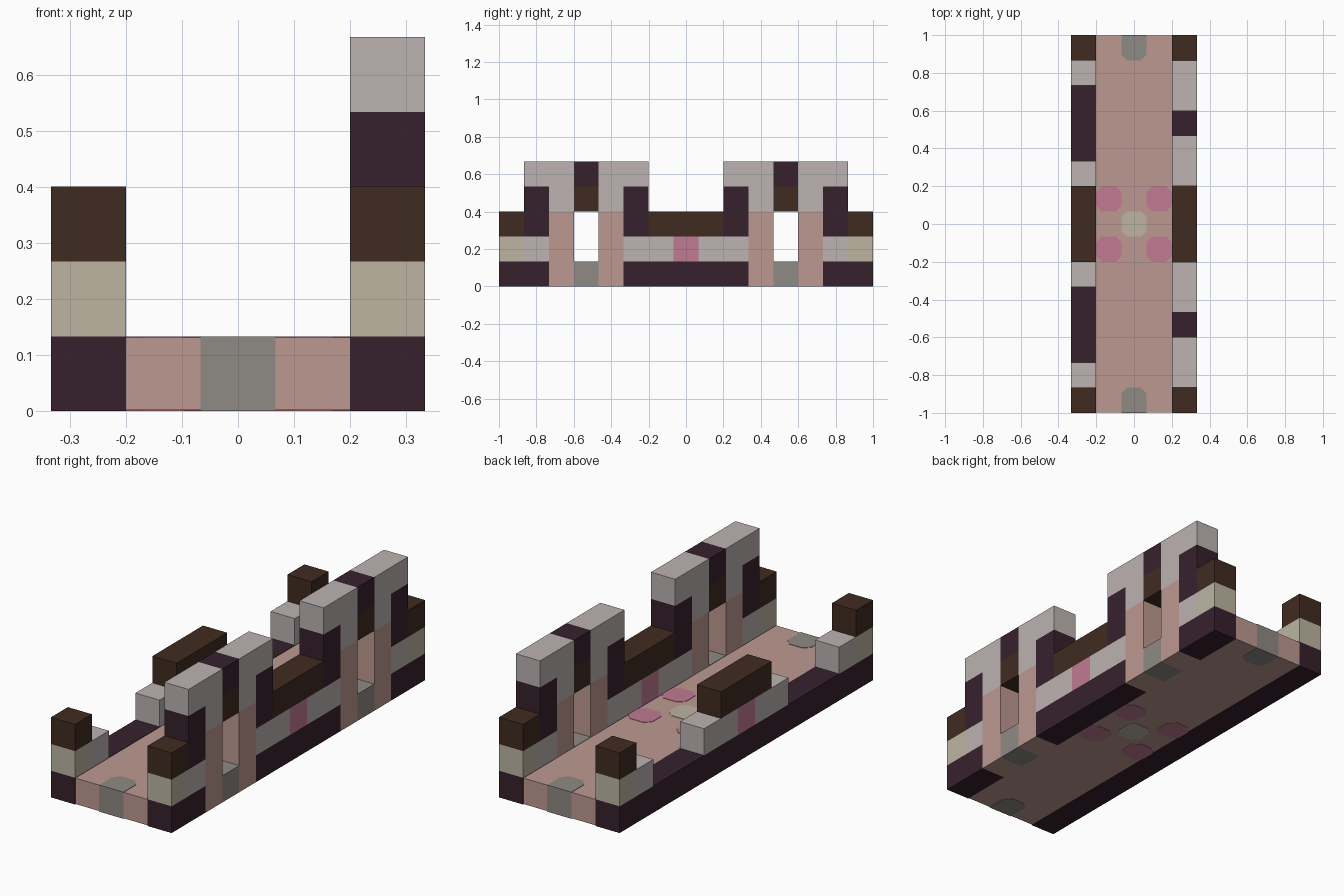
import bpy
import bmesh

U = 2 / 15      # edge of one building block
INSET = 0.002   # floor sits this far inside its inlaid tiles

cube = bpy.data.objects.get("Cube")
if cube:
    bpy.data.objects.remove(cube, do_unlink=True)


def linear(c):
    c /= 255
    return c / 12.92 if c <= 0.04045 else ((c + 0.055) / 1.055) ** 2.4


def material(name, r, g, b):
    mat = bpy.data.materials.new(name)
    colour = (linear(r), linear(g), linear(b), 1)
    mat.diffuse_color = colour
    mat.use_nodes = True
    bsdf = mat.node_tree.nodes["Principled BSDF"]
    bsdf.inputs["Base Color"].default_value = colour
    bsdf.inputs["Roughness"].default_value = 0.9
    return mat


plum = material("dark plum", 54, 33, 44)
brown = material("dark brown", 64, 43, 33)
pale = material("pale grey", 188, 179, 178)
cream = material("cream", 189, 181, 162)
pink = material("dusty pink", 190, 153, 145)
grey = material("stone grey", 143, 138, 133)
rose = material("rose", 193, 122, 146)


def prism(name, mat, outline, z0, z1):
    """Upright solid over a counter-clockwise outline."""
    bm = bmesh.new()
    base = bm.faces.new([bm.verts.new((x, y, z0)) for x, y in outline])
    top = bmesh.ops.extrude_face_region(bm, geom=[base])["geom"]
    verts = [v for v in top if isinstance(v, bmesh.types.BMVert)]
    bmesh.ops.translate(bm, verts=verts, vec=(0, 0, z1 - z0))
    bmesh.ops.recalc_face_normals(bm, faces=bm.faces)
    mesh = bpy.data.meshes.new(name)
    bm.to_mesh(mesh)
    bm.free()
    mesh.materials.append(mat)
    obj = bpy.data.objects.new(name, mesh)
    bpy.context.collection.objects.link(obj)
    return obj


def box(name, mat, x0, x1, y0, y1, z0, z1):
    prism(name, mat, [(x0, y0), (x1, y0), (x1, y1), (x0, y1)], z0, z1)


def block(name, mat, side, y0, y1, z0, z1):
    """Wall block in grid units from the centre; side is -1 or 1."""
    x0, x1 = sorted((side * 1.5 * U, side * 2.5 * U))
    box(name, mat, x0, x1, y0 * U, y1 * U, z0 * U, z1 * U)


def pair(name, mat, side, y0, y1, z0, z1):
    """The same block at the front and at the back."""
    block("front_" + name, mat, side, -y1, -y0, z0, z1)
    block("back_" + name, mat, side, y0, y1, z0, z1)


def tile(name, mat, cx, cy, clip=0.03):
    """Floor tile with cut corners, kept square at the outer ends."""
    h = U / 2
    outline = []
    for sx, sy in ((-1, -1), (1, -1), (1, 1), (-1, 1)):
        x, y = cx * U + sx * h, cy * U + sy * h
        if abs(y) > 0.99:
            outline.append((x, y))
            continue
        cut = [(x - sx * clip, y), (x, y - sy * clip)]
        outline += cut if sx * sy < 0 else cut[::-1]
    prism(name, mat, outline, 0, U)


# Floor and its inlaid tiles
box("floor", pink, -1.5 * U, 1.5 * U, -1 + INSET, 1 - INSET, INSET, U - INSET)
tile("centre_tile", cream, 0, 0)
for end, label in ((-1, "front"), (1, "back")):
    tile(label + "_threshold", grey, 0, end * 7)
    for side, hand in ((-1, "right"), (1, "left")):
        tile(f"{label}_{hand}_flower_tile", rose, side, end)

# Parts shared by both walls: corner posts, centre parapet, low blocks
for side, hand in ((-1, "right"), (1, "left")):
    pair(hand + "_post_middle", cream, side, 6.5, 7.5, 1, 2)
    pair(hand + "_post_cap", brown, side, 6.5, 7.5, 2, 3)
    pair(hand + "_outer_step", pale, side, 5.5, 6.5, 1, 2)
    pair(hand + "_inner_step", pale, side, 0.5, 2.5, 1, 2)
    block(hand + "_parapet_panel", rose, side, -0.5, 0.5, 1, 2)
    block(hand + "_parapet_rail", brown, side, -1.5, 1.5, 2, 3)

# Low wall base
block("right_wall_base", plum, -1, -7.5, 7.5, 0, 1)

# Tall wall base and its two arched doorways
block("left_wall_centre_base", plum, 1, -2.5, 2.5, 0, 1)
pair("left_wall_end_base", plum, 1, 5.5, 7.5, 0, 1)
pair("doorway_sill", grey, 1, 3.5, 4.5, 0, 1)
pair("doorway_lintel", brown, 1, 3.5, 4.5, 3, 4)
pair("doorway_keystone", plum, 1, 3.5, 4.5, 4, 5)
for label, jamb, outer, span in (("inner", 2.5, 1.5, 1.5), ("outer", 4.5, 5.5, 4.5)):
    pair(label + "_doorway_jamb", pink, 1, jamb, jamb + 1, 0, 3)
    pair(label + "_doorway_shoulder", pale, 1, jamb, jamb + 1, 3, 4)
    pair(label + "_arch_pillar", plum, 1, outer, outer + 1, 2, 4)
    pair(label + "_arch_top", pale, 1, span, span + 2, 4, 5)
